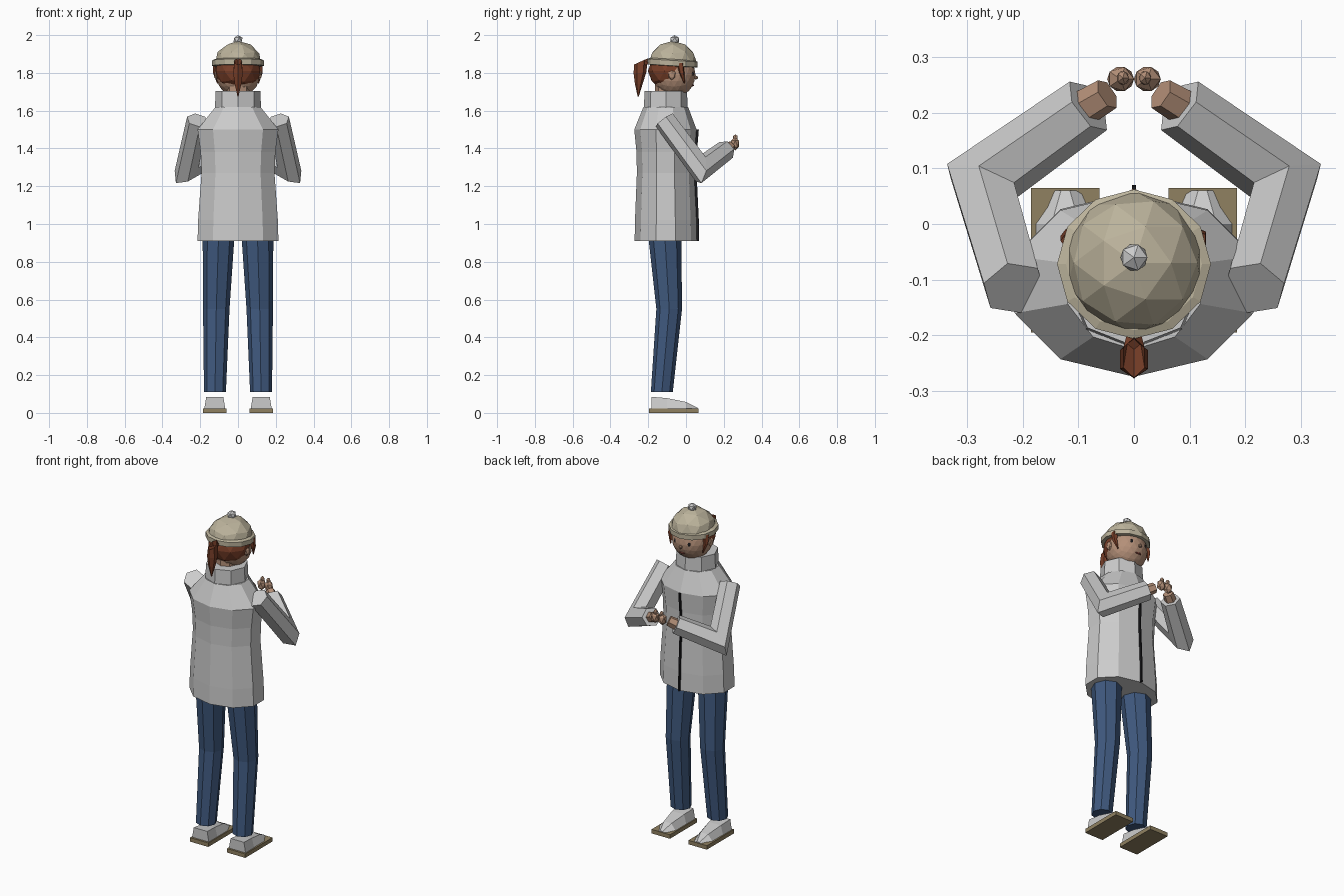
import bpy, bmesh, math
from mathutils import Vector, Matrix

if "Cube" in bpy.data.objects:
    bpy.data.objects.remove(bpy.data.objects["Cube"])

COL = dict(wool=(.50, .45, .33), denim=(.05, .10, .21), skin=(.46, .28, .19),
           hair=(.19, .05, .022), sole=(.28, .22, .12), black=(.01, .01, .012), lip=(.30, .08, .06))
mats = {}
for k, c in COL.items():
    mats[k] = bpy.data.materials.new(k)
    mats[k].diffuse_color = (*c, 1)


def finish(name, bm, mat=None):
    bmesh.ops.recalc_face_normals(bm, faces=bm.faces)
    me = bpy.data.meshes.new(name)
    bm.to_mesh(me)
    bm.free()
    ob = bpy.data.objects.new(name, me)
    bpy.context.collection.objects.link(ob)
    if mat:
        me.materials.append(mats[mat])
    return ob


def loft(name, rings, mat=None):
    """Skin a list of equal-length point loops and cap both ends."""
    bm = bmesh.new()
    vs = [[bm.verts.new(p) for p in r] for r in rings]
    n = len(vs[0])
    for a, b in zip(vs, vs[1:]):
        for i in range(n):
            j = (i + 1) % n
            bm.faces.new((a[i], a[j], b[j], b[i]))
    bm.faces.new(vs[0])
    bm.faces.new(vs[-1])
    return finish(name, bm, mat)


def ring(x, y, z, rx, ry, n, tilt=0):
    """Level loop starting with a corner at -y; tilt raises it along y."""
    out = []
    for i in range(n):
        a = 2 * math.pi * i / n
        dy = -ry * math.cos(a)
        out.append((x + rx * math.sin(a), y + dy, z + tilt * dy))
    return out


def ball(name, loc, scale, mat=None, sub=2, keep=None, rot=None):
    """Faceted ellipsoid, optionally cut down to the vertices that pass keep."""
    bm = bmesh.new()
    bmesh.ops.create_icosphere(bm, subdivisions=sub, radius=1)
    m = Matrix.Translation(loc) @ (rot or Matrix()) @ Matrix.Diagonal((*scale, 1))
    bmesh.ops.transform(bm, matrix=m, verts=bm.verts)
    if keep:
        bmesh.ops.bisect_plane(bm, geom=bm.verts[:] + bm.edges[:] + bm.faces[:],
                               plane_co=keep[0], plane_no=keep[1], clear_inner=True)
    return finish(name, bm, mat)


def tube(name, path, radii, n, mat=None):
    """Faceted tube along a path with mitred bends."""
    P = [Vector(p) for p in path]
    dirs = [(b - a).normalized() for a, b in zip(P, P[1:])]
    side = dirs[0].cross(dirs[-1]).normalized() if len(dirs) > 1 else dirs[0].orthogonal().normalized()
    rings = []
    for i, p in enumerate(P):
        d0, d1 = dirs[max(i - 1, 0)], dirs[min(i, len(dirs) - 1)]
        t = (d0 + d1).normalized()
        up = t.cross(side).normalized()
        k = 1 / max(t.dot(d0), .5)
        rings.append([p + radii[i] * (side * math.cos(a) + up * k * math.sin(a))
                      for a in [2 * math.pi * (j + .5) / n for j in range(n)]])
    return loft(name, rings, mat)


# Jacket body, collar and front zip
body = [(.91, .225, .165, -.107), (1.02, .222, .163, -.107), (1.27, .203, .152, -.108),
        (1.38, .208, .154, -.108), (1.5, .225, .165, -.109), (1.62, .125, .118, -.107)]
loft("jacket", [ring(0, y, z, rx, ry, 10) for z, rx, ry, y in body])
loft("collar", [ring(0, -.107, z, r, r * .95, 8) for z, r in ((1.615, .122), (1.705, .118))])
loft("zip", [[(x, y + ry + d, z) for x, d in ((-.004, -.01), (.004, -.01), (.004, .012), (-.004, .012))]
             for z, rx, ry, y in body[:5]], "black")

for s, side in ((1, "right"), (-1, "left")):
    # Trouser leg
    loft(side + "_leg", [ring(s * x, y, z, rx, ry, 8) for x, y, z, rx, ry in
                         ((.122, -.128, .11, .058, .058), (.115, -.089, .55, .070, .068),
                          (.103, -.112, .93, .084, .087))], "denim")
    # Shoe sole and wedge-shaped upper
    loft(side + "_sole", [[(s * x, y, z) for x, y in ((.062, -.195), (.185, -.195), (.185, .065), (.062, .065))]
                          for z in (0, .024)], "sole")
    loft(side + "_shoe", [[(s * (.123 + q * w), y, z) for q, w, z in
                           ((-1, wb, .02), (1, wb, .02), (1, wt, zt), (-1, wt, zt))]
                          for y, wb, wt, zt in ((-.183, .056, .045, .085), (-.10, .056, .04, .078),
                                                (0, .056, .025, .058), (.06, .03, .008, .028))])
    # Bent sleeve
    tube(side + "_sleeve", [(s * .215, -.115, 1.55), (s * .272, .078, 1.29), (s * .082, .212, 1.392)],
         (.058, .061, .055), 6)
    # Wrist, fist and thumb
    tube(side + "_wrist", [(s * .095, .205, 1.385), (s * .048, .233, 1.412)], (.033, .03), 6, "skin")
    ball(side + "_fist", (s * .024, .26, 1.425), (.027, .025, .036), "skin", 1)
    ball(side + "_thumb", (s * .02, .262, 1.456), (.012, .014, .02), "skin", 1)
    # Ear, eye and side lock
    ball(side + "_ear", (s * .112, -.075, 1.79), (.016, .022, .03), "skin", 1)
    ball(side + "_eye", (s * .042, .032, 1.795), (.014, .01, .017), "black", 2)
    tube(side + "_lock", [(s * .112, -.03, 1.85), (s * .118, -.022, 1.8), (s * .108, -.008, 1.745)],
         (.02, .014, .003), 5, "hair")

# Head, neck and face
ball("head", (0, -.063, 1.79), (.115, .113, .118), "skin", 3)
loft("neck", [ring(0, -.1, z, .065, .065, 8) for z in (1.66, 1.74)], "skin")
ball("nose", (0, .052, 1.775), (.011, .013, .011), "skin", 1)
ball("mouth", (0, .036, 1.735), (.022, .008, .006), "lip", 1)

# Hair cap covering the back of the head, and ponytail
ball("back_hair", (0, -.075, 1.81), (.124, .127, .11), "hair", 2,
     keep=((0, -.09, 1.77), (0, -.8, .6)))
loft("ponytail", [ring(0, y, z, rx, ry, 6, t) for y, z, rx, ry, t in
                  ((-.205, 1.845, .014, .02, .5), (-.24, 1.86, .022, .036, .45), (-.243, 1.80, .029, .034, .2),
                   (-.25, 1.74, .02, .02, 0), (-.253, 1.675, .003, .003, 0))], "hair")

# Knitted hat: dome, folded brim, bobble
ball("hat", (0, -.07, 1.847), (.127, .130, .122), "wool", 2, keep=((0, -.07, 1.838), (0, .05, 1)))
loft("hat_brim", [ring(0, -.072, z, r, r * .97, 12, -.06) for z, r in
                  ((1.836, .126), (1.838, .138), (1.866, .138), (1.873, .122))], "wool")
ball("bobble", (0, -.06, 1.975), (.027, .027, .025), None, 1)

for m in bpy.data.materials:
    if m.users and not m.is_grease_pencil:
        m.use_nodes = True
        m.node_tree.nodes["Principled BSDF"].inputs["Base Color"].default_value = m.diffuse_color
